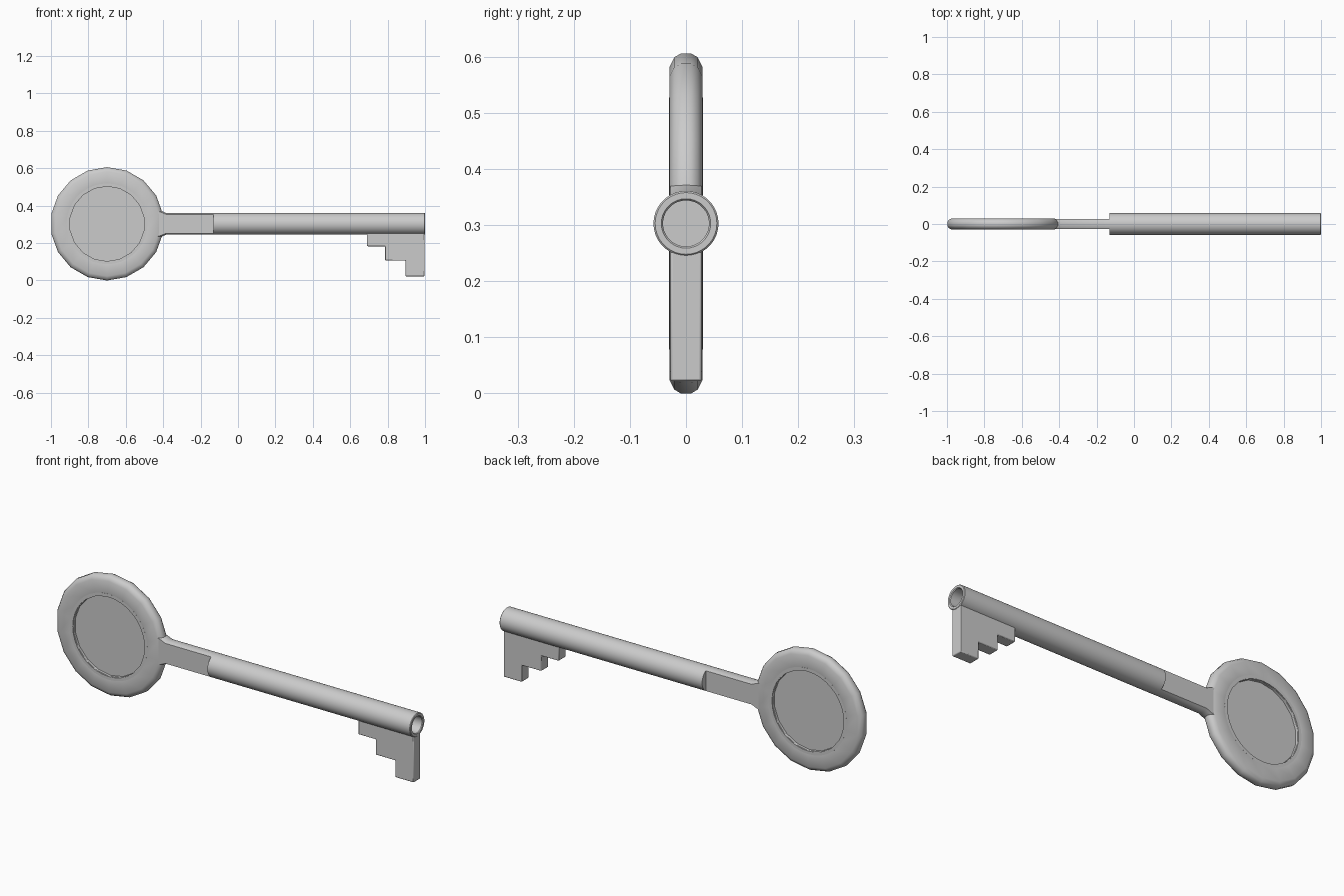
import bpy, bmesh
from math import sin, cos, pi, radians, asin

if "Cube" in bpy.data.objects:
    bpy.data.objects.remove(bpy.data.objects["Cube"])

CZ = 0.303          # height of the key's long axis
R = 0.058           # shaft radius
T = 0.028           # half thickness of flat parts


def finish(name, bm, angle=35):
    bmesh.ops.remove_doubles(bm, verts=bm.verts, dist=1e-5)
    bmesh.ops.recalc_face_normals(bm, faces=bm.faces)
    me = bpy.data.meshes.new(name)
    bm.to_mesh(me)
    bm.free()
    ob = bpy.data.objects.new(name, me)
    bpy.context.collection.objects.link(ob)
    bpy.ops.object.select_all(action='DESELECT')
    bpy.context.view_layer.objects.active = ob
    ob.select_set(True)
    bpy.ops.object.shade_smooth_by_angle(angle=radians(angle))
    return ob


def loft(bm, rings, caps=False, closed=False):
    loops = [[bm.verts.new(p) for p in r] for r in rings]
    pairs = list(zip(loops, loops[1:]))
    if closed:
        pairs.append((loops[-1], loops[0]))
    for a, b in pairs:
        n = len(a)
        for i in range(n):
            j = (i + 1) % n
            bm.faces.new((a[i], a[j], b[j], b[i]))
    if caps:
        bm.faces.new(loops[0])
        bm.faces.new(loops[-1])


def ring_y(r, y, n):
    return [(-0.7 + r * sin(2 * pi * i / n), y, CZ + r * cos(2 * pi * i / n)) for i in range(n)]


def ring_x(r, x, n=36):
    return [(x, r * sin(2 * pi * i / n), CZ + r * cos(2 * pi * i / n)) for i in range(n)]


# Bow: 18-sided ring with a rounded rim
half = [(0.2, 0.026), (0.215, 0.03), (0.28, 0.029), (0.296, 0.021), (0.303, 0.009)]
profile = half + [(r, -y) for r, y in reversed(half)]
bm = bmesh.new()
loft(bm, [ring_y(r, y, 18) for r, y in profile], closed=True)
finish("bow_ring", bm, 50)

# Recessed disc filling the bow, with its round inner wall
bm = bmesh.new()
prof = [(0.2, 0.013), (0.2, 0.0301), (0.216, 0.0301)]
prof = prof + [(r, -y) for r, y in reversed(prof)]
loft(bm, [ring_y(r, y, 36) for r, y in prof])
for s in (1, -1):
    bm.faces.new([bm.verts.new(p) for p in ring_y(0.2, s * 0.013, 36)])
finish("bow_disc", bm)

# Neck: the round bar flattened on both sides, flaring into the bow
a = asin(T / R)
arc = [a * (k / 3 - 1) for k in range(7)]
section = [(R * sin(t), R * cos(t)) for t in arc]
section += [(-y, -z) for y, z in section]
stations = [(-0.45, 1.4), (-0.415, 1.25), (-0.385, 1.0), (-0.125, 1.0)]
bm = bmesh.new()
loft(bm, [[(x, y, CZ + z * f) for y, z in section] for x, f in stations], caps=True)
finish("neck", bm)

# Shaft: round bar with a bored end
bm = bmesh.new()
loft(bm, [ring_x(R, -0.13), ring_x(R, 0.997), ring_x(R - 0.003, 1.0),
          ring_x(0.044, 1.0), ring_x(0.041, 0.996), ring_x(0.041, 0.7)], caps=True)
finish("shaft", bm)

# Bit: stepped plate below the shaft end
steps = [(0.69, 0.256), (0.69, 0.183), (0.787, 0.183), (0.787, 0.106),
         (0.896, 0.106), (0.896, 0.022), (0.998, 0.022), (0.998, 0.256)]
bm = bmesh.new()
loft(bm, [[(x, y, z) for x, z in steps] for y in (-T, T)], caps=True)
bit = finish("bit", bm)
bev = bit.modifiers.new("soft_edges", 'BEVEL')
bev.width = 0.004
bev.segments = 2
